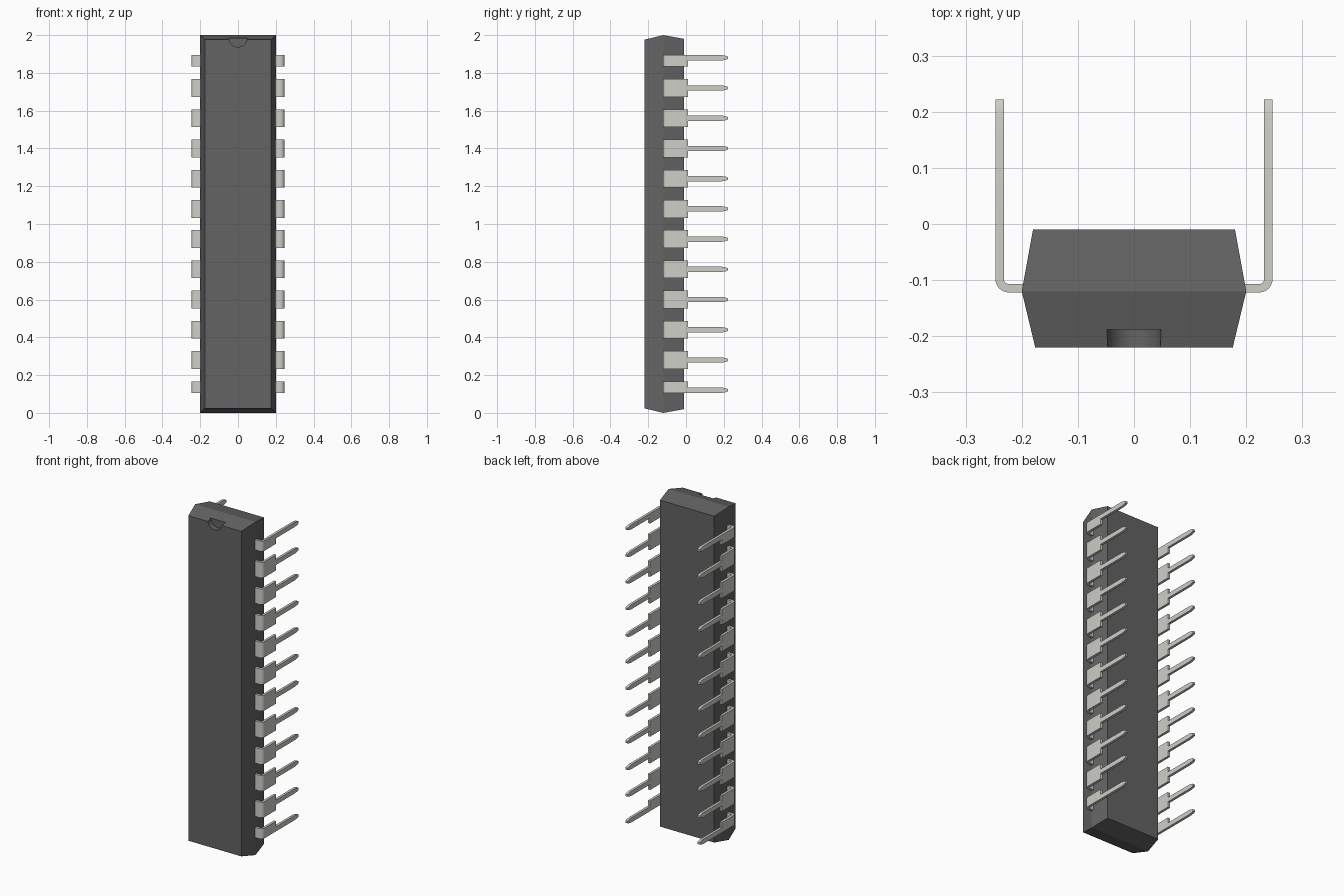
import bpy, bmesh, math

if "Cube" in bpy.data.objects:
    bpy.data.objects.remove(bpy.data.objects["Cube"])


def material(name, rgb):
    m = bpy.data.materials.new(name)
    m.diffuse_color = (*rgb, 1)
    m.use_nodes = True
    m.node_tree.nodes["Principled BSDF"].inputs["Base Color"].default_value = m.diffuse_color
    return m


def finish(bm, name, mat):
    bmesh.ops.recalc_face_normals(bm, faces=bm.faces[:])
    me = bpy.data.meshes.new(name)
    bm.to_mesh(me)
    bm.free()
    ob = bpy.data.objects.new(name, me)
    bpy.context.collection.objects.link(ob)
    me.materials.append(mat)
    return ob


def loft(bm, rings):
    """Closed solid through a list of four-point rings."""
    vs = [[bm.verts.new(p) for p in r] for r in rings]
    for a, b in zip(vs, vs[1:]):
        for i in range(4):
            j = (i + 1) % 4
            bm.faces.new((a[i], a[j], b[j], b[i]))
    bm.faces.new(vs[0])
    bm.faces.new(vs[-1])


def activate(ob):
    bpy.ops.object.select_all(action='DESELECT')
    ob.select_set(True)
    bpy.context.view_layer.objects.active = ob


body_mat = material("dark grey plastic", (0.125, 0.125, 0.125))
metal = material("pale metal", (0.62, 0.62, 0.58))

# Body: two tapered halves meeting at a ridge
bm = bmesh.new()
rings = []
for y, inset in ((-0.22, 0.024), (-0.12, 0.0), (-0.01, 0.02)):
    w, lo, hi = 0.2 - inset, inset, 2 - inset
    rings.append([(-w, y, lo), (w, y, lo), (w, y, hi), (-w, y, hi)])
loft(bm, rings)
body = finish(bm, "chip_body", body_mat)

# Half-round notch at the top of the front face
bpy.ops.mesh.primitive_cylinder_add(vertices=48, radius=0.048, depth=0.1,
                                    location=(0, -0.238, 1.985),
                                    rotation=(math.pi / 2, 0, 0))
cutter = bpy.context.object
cutter.name = "notch_cutter"
cutter.hide_render = True
cutter.data.materials.append(body_mat)
cut = body.modifiers.new("notch", 'BOOLEAN')
cut.operation = 'DIFFERENCE'
cut.solver = 'EXACT'
cut.object = cutter
activate(body)
bpy.ops.object.modifier_apply(modifier=cut.name)
bpy.data.objects.remove(cutter)
bpy.ops.object.shade_smooth_by_angle(angle=math.radians(10))

# Pins: bent wide shoulder plus a narrow tapered lead
X_IN, X_OUT, Y_LOW, T, R = 0.232, 0.247, -0.122, 0.015, 0.024
LEAD, WIDE, PITCH, COUNT = 0.014, 0.047, 0.16, 12

path = [((0.18, Y_LOW), (0.18, Y_LOW + T))]
for k in range(9):
    a = -math.pi / 2 + k * math.pi / 16
    cx, cy = X_OUT - R, Y_LOW + R
    path.append(tuple((cx + r * math.cos(a), cy + r * math.sin(a))
                      for r in (R, R - T)))
path.append(((X_OUT, 0.01), (X_IN, 0.01)))


def strip_ring(outer, inner, lo, hi):
    return [(*outer, lo), (*inner, lo), (*inner, hi), (*outer, hi)]


bm = bmesh.new()
for i in range(COUNT):
    z = 1 + PITCH * (i - (COUNT - 1) / 2)
    # the end pins lose the outer half of their shoulder
    lo = z - (LEAD if i == 0 else WIDE)
    hi = z + (LEAD if i == COUNT - 1 else WIDE)
    loft(bm, [strip_ring(o, n, lo, hi) for o, n in path])
    loft(bm, [strip_ring((X_OUT, y), (X_IN, y), z - h, z + h)
              for y, h in ((0.01, LEAD), (0.19, LEAD), (0.21, 0.0105), (0.222, 0.006))])
pins = finish(bm, "pin_rows", metal)
pins.modifiers.new("other_side", 'MIRROR').use_mirror_merge = False
activate(pins)
bpy.ops.object.shade_smooth_by_angle(angle=math.radians(15))
